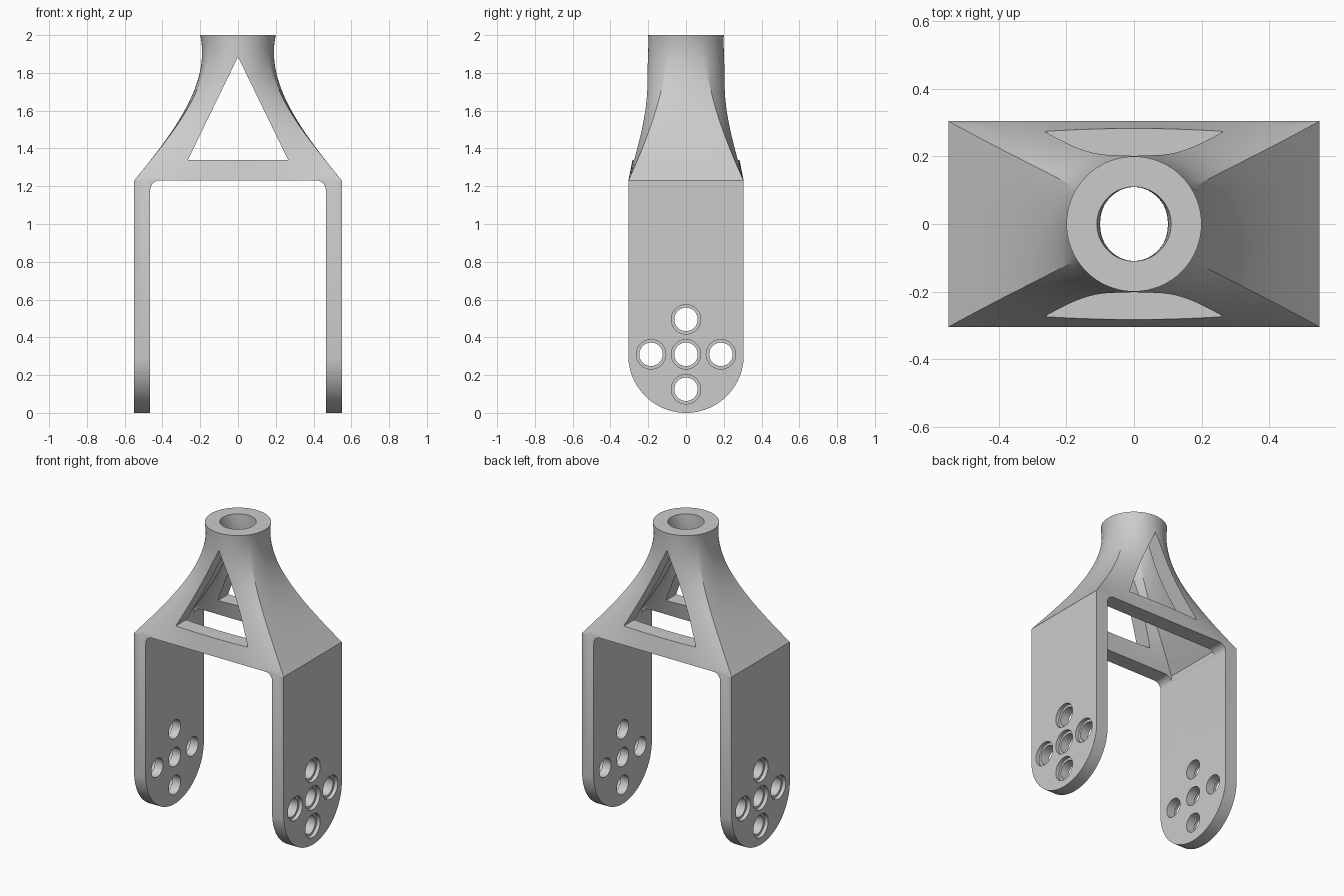
import bpy, bmesh
from math import sin, cos, pi, atan2

if "Cube" in bpy.data.objects:
    bpy.data.objects.remove(bpy.data.objects["Cube"])

SHOULDER, TOP = 1.23, 2.0
LEVELS, LONG_SEGS, SHORT_SEGS = 32, 28, 14

grey = bpy.data.materials.new("light_grey")
grey.use_nodes = True
grey.diffuse_color = (0.6, 0.6, 0.6, 1)
grey.node_tree.nodes["Principled BSDF"].inputs["Base Color"].default_value = grey.diffuse_color


def finish(name, bm):
    bmesh.ops.recalc_face_normals(bm, faces=bm.faces)
    mesh = bpy.data.meshes.new(name)
    bm.to_mesh(mesh)
    bm.free()
    obj = bpy.data.objects.new(name, mesh)
    bpy.context.collection.objects.link(obj)
    mesh.materials.append(grey)
    return obj


def guide(a, ma, b, mb, t):
    """Cubic guide curve from a to b with end slopes ma and mb."""
    return ((2*t**3 - 3*t**2 + 1) * a + (t**3 - 2*t**2 + t) * ma
            + (3*t**2 - 2*t**3) * b + (t**3 - t**2) * mb)


def outline():
    """Unit rectangle stations, in order: (u, v, on_long_side)."""
    pts = [(1, -1 + 2*i/SHORT_SEGS, False) for i in range(SHORT_SEGS)]
    pts += [(1 - 2*i/LONG_SEGS, 1, True) for i in range(LONG_SEGS)]
    pts += [(-u, -v, f) for u, v, f in pts]
    return pts


def loft(name, hx, hy, radius, low, high):
    """Rectangle flowing into a circle, run straight on to low and high."""
    corner = atan2(0.305, 0.55)

    def section(t):
        ring = []
        for u, v, long_side in outline():
            if long_side:
                ang = v * (pi/2 - u * (pi/2 - corner))
                slope_y = -v * (0.15 + 0.2 * u * u)
            else:
                ang = v * corner if u > 0 else pi - v * corner
                slope_y = -0.35 * v
            cx, cy = cos(ang), sin(ang)
            ring.append((guide(u*hx, -0.63*u, radius*cx, 0.17*cx, t),
                         guide(v*hy, slope_y, radius*cy, 0.02*cy, t)))
        return ring

    levels = [(low, 0)]
    levels += [(SHOULDER + (TOP - SHOULDER)*i/LEVELS, i/LEVELS) for i in range(LEVELS + 1)]
    if high > TOP:
        levels.append((high, 1))
    bm = bmesh.new()
    rings = [[bm.verts.new((x, y, z)) for x, y in section(t)] for z, t in levels]
    for a, b in zip(rings, rings[1:]):
        for i in range(len(a)):
            j = (i + 1) % len(a)
            bm.faces.new((a[i], a[j], b[j], b[i]))
    bm.faces.new(rings[0])
    bm.faces.new(rings[-1])
    return finish(name, bm)


def prism(name, loops, axis, lo, hi):
    """Extrude flat loops (side, z) along the x or y axis."""
    bm = bmesh.new()
    for loop in loops:
        ends = [[bm.verts.new((d, s, z) if axis == "x" else (s, d, z)) for s, z in loop]
                for d in (lo, hi)]
        for i in range(len(loop)):
            j = (i + 1) % len(loop)
            bm.faces.new((ends[0][i], ends[0][j], ends[1][j], ends[1][i]))
        for end in ends:
            bm.faces.new(end)
    return finish(name, bm)


def arc(cx, cz, r, start, stop, n):
    return [(cx + r*cos(start + (stop - start)*i/n), cz + r*sin(start + (stop - start)*i/n))
            for i in range(n + 1)]


def cut(body, cutter):
    cutter.hide_render = True
    mod = body.modifiers.new("cut", 'BOOLEAN')
    mod.operation, mod.solver, mod.object = 'DIFFERENCE', 'EXACT', cutter
    bpy.context.view_layer.objects.active = body
    bpy.ops.object.modifier_apply(modifier=mod.name)
    bpy.data.objects.remove(cutter)


# Outer body: straight block below the shoulder, flowing into the round neck
fork = loft("fork_body", 0.55, 0.305, 0.2, -0.02, TOP)

# Hollow crown and neck bore
cut(fork, loft("crown_cavity", 0.462, 0.2, 0.11, SHOULDER - 0.15, TOP + 0.1))

# Gap between the legs, with rounded upper corners
gap, fillet = 0.465, 0.05
arch = [(-gap, -0.1), (gap, -0.1)]
arch += arc(gap - fillet, SHOULDER - fillet, fillet, 0, pi/2, 8)
arch += arc(-gap + fillet, SHOULDER - fillet, fillet, pi/2, pi, 8)
cut(fork, prism("leg_gap", [arch], "y", -0.5, 0.5))

# Triangular window through front and back
cut(fork, prism("crown_window", [[(-0.265, 1.34), (0.265, 1.34), (0, 1.885)]], "y", -0.5, 0.5))

# Rounded leg ends
end_r = 0.306
ends = [(-0.4, end_r), (-0.4, -0.1), (0.4, -0.1), (0.4, end_r)]
ends += arc(0, end_r, end_r, 0, -pi, 48)
cut(fork, prism("leg_end_trim", [ends], "x", -0.7, 0.7))

# Cross pattern of axle holes, counterbored on the outer faces
centres = [(0, 0.31), (0.185, 0.31), (-0.185, 0.31), (0, 0.495), (0, 0.125)]


def circles(r):
    return [arc(y, z, r, 0, 2*pi, 40)[:-1] for y, z in centres]


cut(fork, prism("axle_holes", circles(0.062), "x", -0.7, 0.7))
for lo, hi in ((0.525, 0.7), (-0.7, -0.525)):
    cut(fork, prism("counterbores", circles(0.078), "x", lo, hi))

# Smooth flowing surfaces, crisp edges
bpy.ops.object.select_all(action='DESELECT')
fork.select_set(True)
bpy.context.view_layer.objects.active = fork
bpy.ops.object.shade_smooth_by_angle(angle=0.4)
